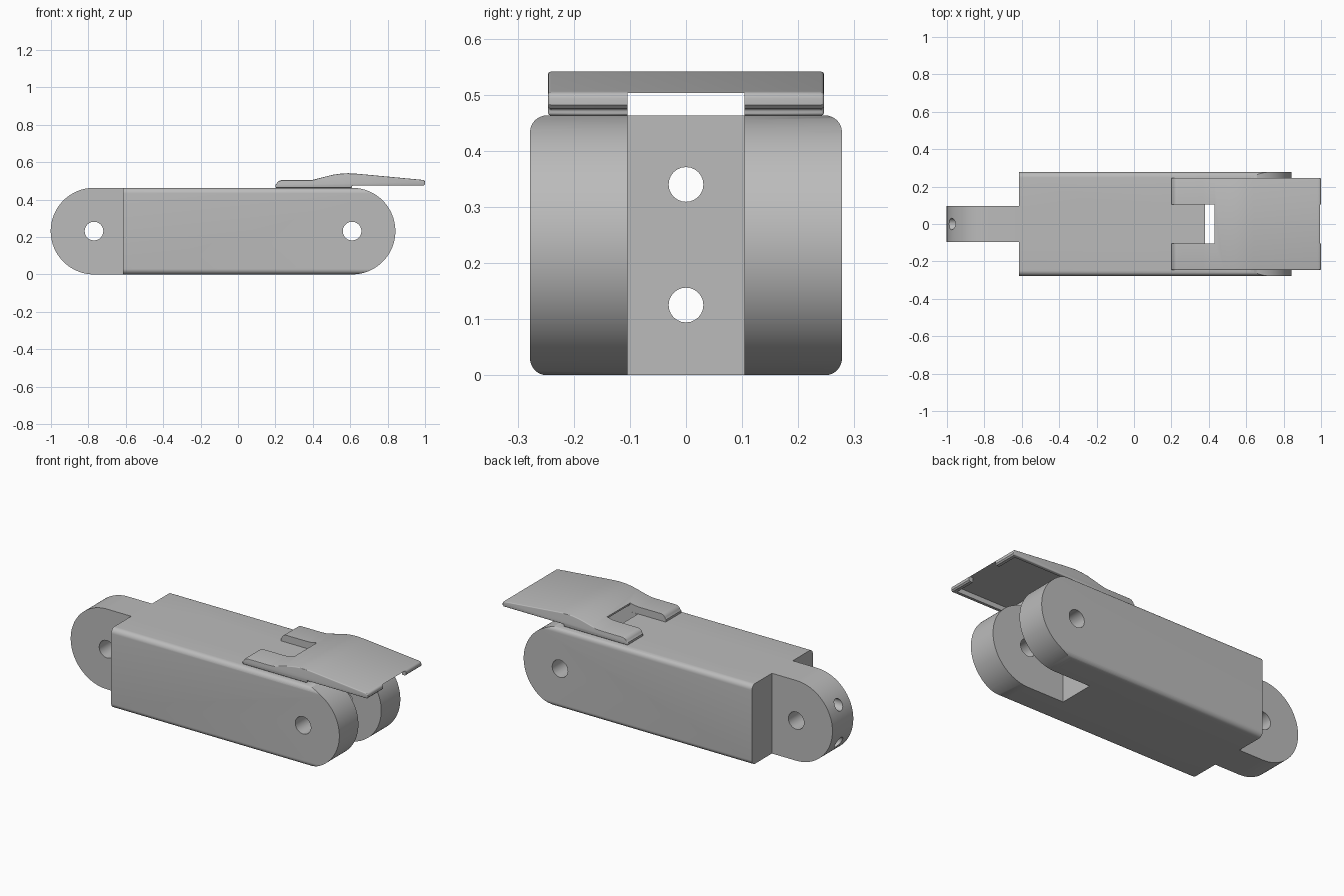
import bpy
from math import sin, cos, pi, radians

if "Cube" in bpy.data.objects:
    bpy.data.objects.remove(bpy.data.objects["Cube"], do_unlink=True)

R = 0.2315                      # end radius, half the body height
FORK_X, TONGUE_X = 0.61, -0.77  # pivot centres
SHOULDER, SLOT = -0.615, 0.38

grey = bpy.data.materials.new("plain grey")
grey.use_nodes = True
color = (0.5, 0.5, 0.5, 1)
grey.diffuse_color = color
grey.node_tree.nodes["Principled BSDF"].inputs["Base Color"].default_value = color


def arc(cx, cy, r, start, end, n=32):
    angles = [radians(start + (end - start) * i / n) for i in range(n + 1)]
    return [(cx + r * cos(a), cy + r * sin(a)) for a in angles]


def prism(name, outline, axis, lo, hi):
    """Extrude an outline along x (outline in y, z) or y (outline in x, z)."""
    place = (lambda p, t: (t, p[0], p[1])) if axis == "x" else (lambda p, t: (p[0], t, p[1]))
    n = len(outline)
    verts = [place(p, t) for t in (lo, hi) for p in outline]
    faces = [tuple(range(n)), tuple(range(2 * n - 1, n - 1, -1))]
    faces += [(i, i + n, (i + 1) % n + n, (i + 1) % n) for i in range(n)]
    mesh = bpy.data.meshes.new(name)
    mesh.from_pydata(verts, [], faces)
    mesh.materials.append(grey)
    obj = bpy.data.objects.new(name, mesh)
    bpy.context.collection.objects.link(obj)
    activate(obj)
    bpy.ops.object.mode_set(mode="EDIT")
    bpy.ops.mesh.select_all(action="SELECT")
    bpy.ops.mesh.normals_make_consistent(inside=False)
    bpy.ops.object.mode_set(mode="OBJECT")
    return obj


def activate(obj):
    bpy.ops.object.select_all(action="DESELECT")
    obj.select_set(True)
    bpy.context.view_layer.objects.active = obj


def box(name, x0, x1, y, z0, z1):
    return prism(name, [(x0, z0), (x1, z0), (x1, z1), (x0, z1)], "y", -y, y)


def combine(obj, other, operation):
    mod = obj.modifiers.new(operation.lower(), "BOOLEAN")
    mod.operation, mod.object, mod.solver = operation, other, "EXACT"
    activate(obj)
    bpy.ops.object.modifier_apply(modifier=mod.name)
    bpy.data.objects.remove(other, do_unlink=True)


def smooth(obj):
    activate(obj)
    bpy.ops.object.shade_smooth_by_angle(angle=radians(30))


# Body: rounded bar trimmed to a round fork end
W, F = 0.278, 0.03
section = []
for cy, cz, a in ((W - F, 2 * R - F, 0), (F - W, 2 * R - F, 90), (F - W, F, 180), (W - F, F, 270)):
    section += arc(cy, cz, F, a, a + 90, 8)
body = prism("link_body", section, "x", SHOULDER, FORK_X + R + 0.05)
round_end = [(SHOULDER - 0.1, 2 * R + 0.0), (SHOULDER - 0.1, 0)] + arc(FORK_X, R, R, -90, 90, 48)
combine(body, prism("end_trim", round_end, "y", -0.4, 0.4), "INTERSECT")
combine(body, box("fork_slot", SLOT, 1.0, 0.104, -0.1, 0.6), "DIFFERENCE")

# Tongue at the other end
tongue_outline = arc(TONGUE_X, R, R, 90, 270, 48) + [(SHOULDER + 0.05, 0), (SHOULDER + 0.05, 2 * R)]
combine(body, prism("tongue", tongue_outline, "y", -0.095, 0.095), "UNION")

# Cross pin holes and two long bores
for x in (FORK_X, TONGUE_X):
    combine(body, prism("pin_hole", arc(x, R, 0.05, 0, 345, 23), "y", -0.5, 0.5), "DIFFERENCE")
for z in (0.125, 0.34):
    combine(body, prism("long_bore", arc(0, z, 0.031, 0, 345, 23), "x", -1.2, 1.2), "DIFFERENCE")
smooth(body)

# Latch plate: curved lever profile with softened edges
lever = [(0.2, 0.463), (0.2, 0.478)] + arc(0.235, 0.473, 0.031, 160, 90, 6)
lever += [(0.37, 0.504), (0.4, 0.506), (0.43, 0.513), (0.48, 0.526), (0.51, 0.533), (0.55, 0.539),
          (0.59, 0.541), (0.64, 0.538), (0.98, 0.506)]
lever += arc(0.988, 0.493, 0.012, 80, 0, 4) + [(1.0, 0.482), (0.993, 0.475), (0.61, 0.475), (0.61, 0.463)]
latch = prism("latch_lever", lever, "y", -0.246, 0.246)
bevel = latch.modifiers.new("soft_edges", "BEVEL")
bevel.width, bevel.segments = 0.005, 3
bevel.limit_method, bevel.angle_limit = "ANGLE", radians(60)
activate(latch)
bpy.ops.object.modifier_apply(modifier=bevel.name)

# Window between the arms, open channel and hollow underside
combine(latch, box("window", 0.1, 0.43, 0.105, 0.4, 0.6), "DIFFERENCE")
combine(latch, box("channel", 0.42, 1.1, 0.104, 0.4, 0.503), "DIFFERENCE")
combine(latch, box("hollow", 0.63, 0.975, 0.226, 0.4, 0.503), "DIFFERENCE")
smooth(latch)
